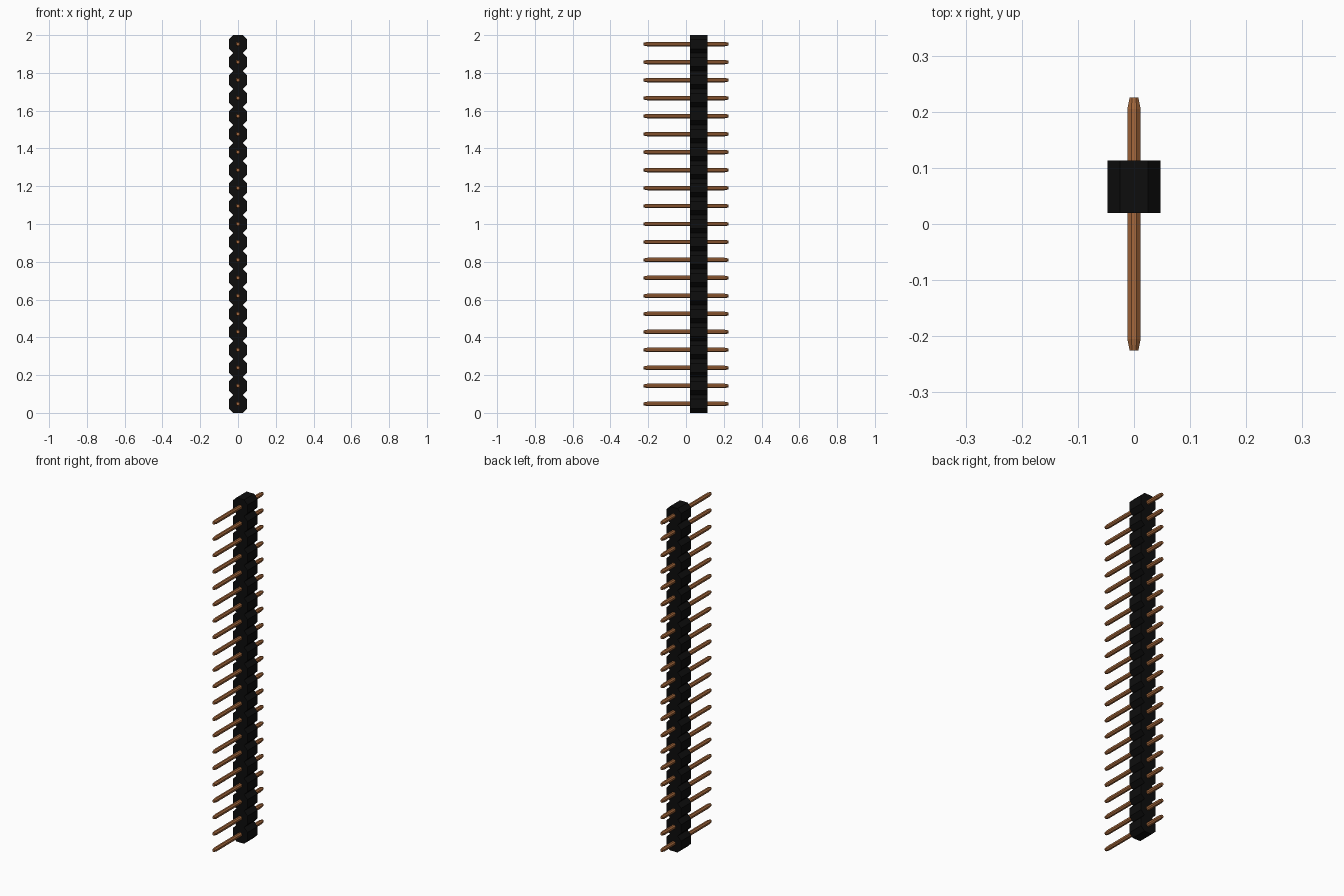
import bpy, bmesh, math

if "Cube" in bpy.data.objects:
    bpy.data.objects.remove(bpy.data.objects["Cube"], do_unlink=True)

PINS = 21
PITCH = 2 / PINS
HALF = PITCH / 2
CHAMFER = 0.023
BODY_Y = (0.02, 0.113)
PIN_R, TIP_R = 0.0118, 0.0078
PIN_END, TAPER = 0.225, 0.02


def material(name, rgb, roughness):
    m = bpy.data.materials.new(name)
    m.use_nodes = True
    m.diffuse_color = (*rgb, 1)
    bsdf = m.node_tree.nodes["Principled BSDF"]
    bsdf.inputs["Base Color"].default_value = (*rgb, 1)
    bsdf.inputs["Roughness"].default_value = roughness
    return m


def mesh_from(bm, name, mat):
    bmesh.ops.recalc_face_normals(bm, faces=bm.faces)
    me = bpy.data.meshes.new(name)
    bm.to_mesh(me)
    bm.free()
    me.materials.append(mat)
    return me


def add_object(name, me, z=0):
    ob = bpy.data.objects.new(name, me)
    ob.location.z = z
    bpy.context.collection.objects.link(ob)
    return ob


black = material("black plastic", (0.004, 0.004, 0.004), 0.6)
copper = material("copper brown", (0.38, 0.14, 0.045), 0.5)

# Housing: notched strip outline, one chamfered cell per pin, extruded in depth
side = [(HALF - CHAMFER, 0)]
for i in range(PINS):
    z = i * PITCH
    side += [(HALF, z + CHAMFER), (HALF, z + PITCH - CHAMFER),
             (HALF - CHAMFER, z + PITCH)]
outline = side + [(-x, z) for x, z in reversed(side)]
bm = bmesh.new()
face = bm.faces.new([bm.verts.new((x, BODY_Y[0], z)) for x, z in outline])
ext = bmesh.ops.extrude_face_region(bm, geom=[face], use_keep_orig=True)
moved = [g for g in ext["geom"] if isinstance(g, bmesh.types.BMVert)]
bmesh.ops.translate(bm, verts=moved, vec=(0, BODY_Y[1] - BODY_Y[0], 0))
add_object("housing", mesh_from(bm, "housing", black))

# Pin: eight-sided rod along y with a tapered tip at each end
bm = bmesh.new()
rings = []
for y, r in [(-PIN_END, TIP_R), (-PIN_END + TAPER, PIN_R),
             (PIN_END - TAPER, PIN_R), (PIN_END, TIP_R)]:
    corner = r / math.cos(math.pi / 8)
    angles = [math.pi / 8 + k * math.pi / 4 for k in range(8)]
    rings.append([bm.verts.new((corner * math.cos(a), y, corner * math.sin(a)))
                  for a in angles])
for a, b in zip(rings, rings[1:]):
    for k in range(8):
        n = (k + 1) % 8
        bm.faces.new((a[k], a[n], b[n], b[k]))
bm.faces.new(rings[0])
bm.faces.new(rings[-1])
pin_mesh = mesh_from(bm, "pin", copper)

for i in range(PINS):
    add_object(f"pin_{i + 1:02d}", pin_mesh, (i + 0.5) * PITCH)
